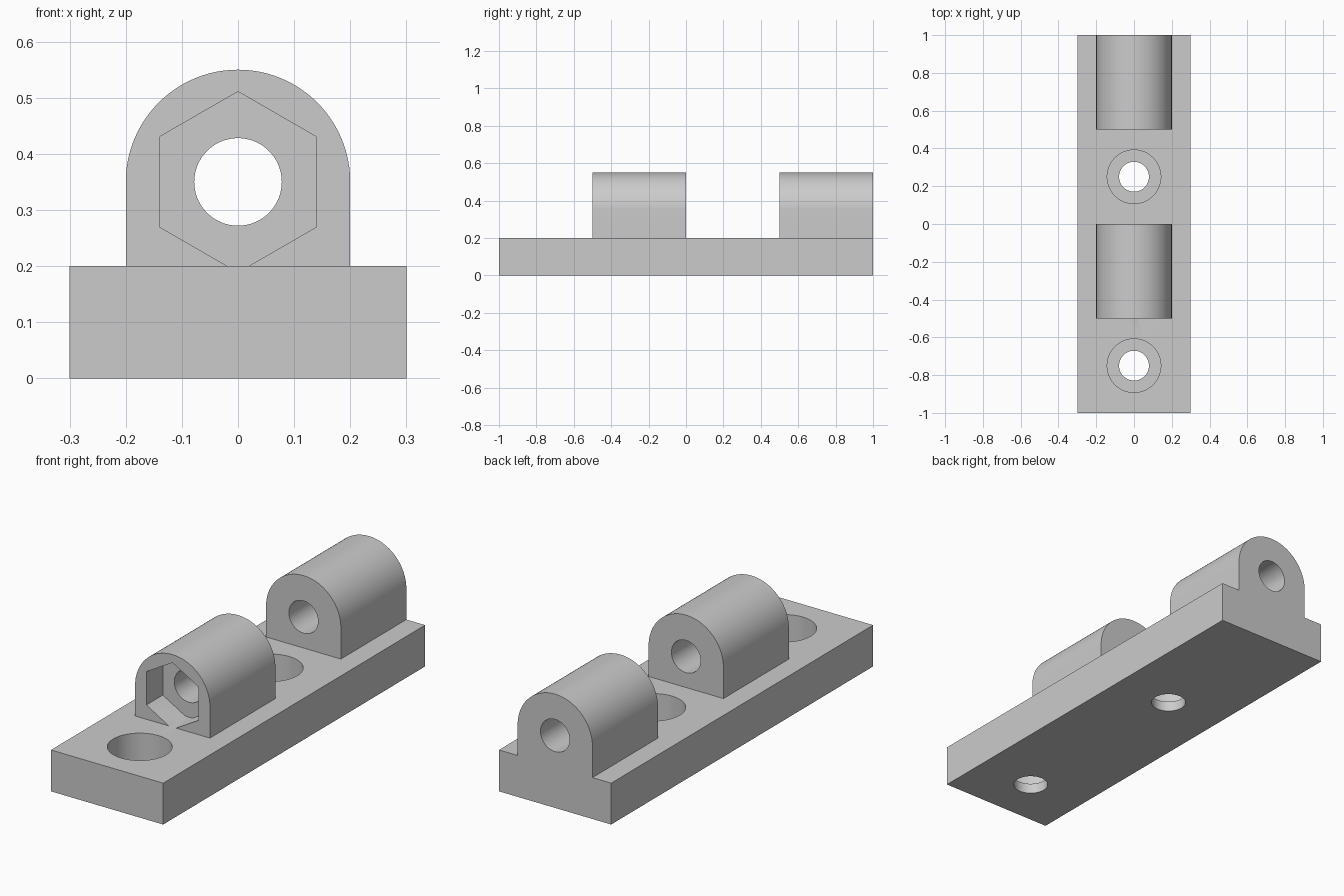
import bpy
import bmesh
from math import cos, sin, pi, radians
from mathutils import Matrix, Vector

default = bpy.data.objects.get("Cube")
if default:
    bpy.data.objects.remove(default, do_unlink=True)

grey = bpy.data.materials.new("light_grey")
grey.use_nodes = True
grey.diffuse_color = (0.6, 0.6, 0.6, 1)
grey.node_tree.nodes["Principled BSDF"].inputs["Base Color"].default_value = (0.6, 0.6, 0.6, 1)

AXIS_Z = 0.35      # height of the pin bore
SEGMENTS = 96


def make_object(name, bm):
    bmesh.ops.recalc_face_normals(bm, faces=bm.faces)
    mesh = bpy.data.meshes.new(name)
    bm.to_mesh(mesh)
    bm.free()
    mesh.materials.append(grey)
    obj = bpy.data.objects.new(name, mesh)
    bpy.context.collection.objects.link(obj)
    return obj


def extrude_profile(name, points, y0, y1):
    """Extrude an (x, z) outline along y."""
    bm = bmesh.new()
    face = bm.faces.new([bm.verts.new((x, y0, z)) for x, z in points])
    new = bmesh.ops.extrude_face_region(bm, geom=[face])["geom"]
    moved = [g for g in new if isinstance(g, bmesh.types.BMVert)]
    bmesh.ops.translate(bm, verts=moved, vec=Vector((0, y1 - y0, 0)))
    return make_object(name, bm)


def ring(radius, sides, start=0.0, sweep=2 * pi, closed=True):
    """Points on an arc about the bore axis."""
    count = sides if closed else sides + 1
    angles = [start + sweep * i / sides for i in range(count)]
    return [(radius * cos(a), AXIS_Z + radius * sin(a)) for a in angles]


def upright_cylinder(name, radius, y, z0, z1):
    bm = bmesh.new()
    bmesh.ops.create_cone(bm, cap_ends=True, segments=SEGMENTS, radius1=radius,
                          radius2=radius, depth=z1 - z0,
                          matrix=Matrix.Translation((0, y, (z0 + z1) / 2)))
    return make_object(name, bm)


def combine(target, other, operation):
    """Apply a boolean and discard the helper object."""
    other.hide_render = True
    mod = target.modifiers.new("boolean", 'BOOLEAN')
    mod.operation = operation
    mod.solver = 'EXACT'
    mod.object = other
    bpy.context.view_layer.objects.active = target
    bpy.ops.object.modifier_apply(modifier=mod.name)
    bpy.data.objects.remove(other, do_unlink=True)


# Base plate
base = extrude_profile("hinge_leaf", [(-0.3, 0), (0.3, 0), (0.3, 0.2), (-0.3, 0.2)], -1, 1)

# Arched knuckles; the front one has a hexagonal nut pocket
arch = [(-0.2, 0.1), (0.2, 0.1)] + ring(0.2, SEGMENTS // 2, 0, pi, closed=False)
for name, y in (("front_knuckle", -0.5), ("rear_knuckle", 0.5)):
    knuckle = extrude_profile(name, arch, y, y + 0.5)
    if name == "front_knuckle":
        pocket = extrude_profile("nut_pocket", ring(0.161, 6, pi / 2), y - 0.1, y + 0.125)
        combine(knuckle, pocket, 'DIFFERENCE')
    combine(base, knuckle, 'UNION')

# Pin bore through both knuckles
combine(base, extrude_profile("pin_bore", ring(0.078, SEGMENTS), -0.9, 1.1), 'DIFFERENCE')

# Counterbored screw holes
for y in (-0.75, 0.25):
    combine(base, upright_cylinder("screw_hole", 0.079, y, -0.1, 0.15), 'DIFFERENCE')
    combine(base, upright_cylinder("counterbore", 0.142, y, 0.05, 0.24), 'DIFFERENCE')

# Smooth round surfaces, crisp edges
bpy.ops.object.select_all(action='DESELECT')
base.select_set(True)
bpy.context.view_layer.objects.active = base
bpy.ops.object.shade_smooth_by_angle(angle=radians(30))
weighted = base.modifiers.new("weighted_normals", 'WEIGHTED_NORMAL')
weighted.keep_sharp = True
